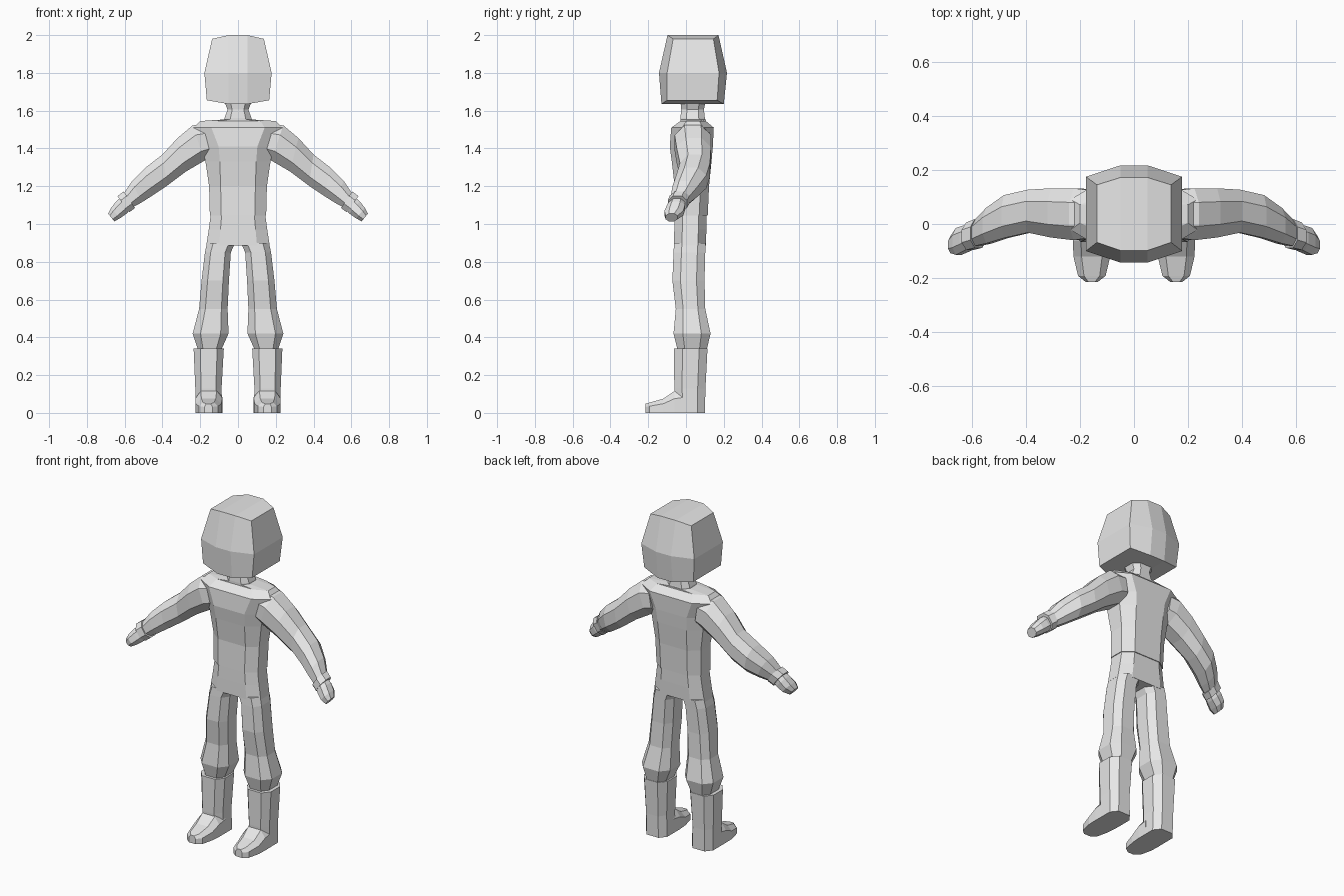
import bpy, bmesh

cube = bpy.data.objects.get("Cube")
if cube:
    bpy.data.objects.remove(cube, do_unlink=True)

grey = bpy.data.materials.new("plain_grey")
grey.use_nodes = True
grey.diffuse_color = (0.8, 0.8, 0.8, 1)
grey.node_tree.nodes["Principled BSDF"].inputs["Base Color"].default_value = (0.8, 0.8, 0.8, 1)


def loft(name, rings, side=1, caps=None):
    """Skin a list of equal-length point rings; side=-1 mirrors across x."""
    bm = bmesh.new()
    rows = [[bm.verts.new((x * side, y, z)) for x, y, z in r] for r in rings]
    n = len(rows[0])
    for a, b in zip(rows, rows[1:]):
        for i in range(n):
            j = (i + 1) % n
            bm.faces.new((a[i], a[j], b[j], b[i]))
    for row in (rows[0], rows[-1]):
        for cap in caps or [range(n)]:
            bm.faces.new([row[i] for i in cap])
    bmesh.ops.recalc_face_normals(bm, faces=bm.faces)
    mesh = bpy.data.meshes.new(name)
    bm.to_mesh(mesh)
    bm.free()
    mesh.materials.append(grey)
    obj = bpy.data.objects.new(name, mesh)
    bpy.context.collection.objects.link(obj)
    return obj


def octagon(cu, cv):
    """Chamfered unit square, u and v in 0..1."""
    return [(cu, 0), (1 - cu, 0), (1, cv), (1, 1 - cv),
            (1 - cu, 1), (cu, 1), (0, 1 - cv), (0, cv)]


def level(z, x0, x1, y0, y1, cu=0.22, cv=0.25):
    """Horizontal eight-sided ring."""
    return [(x0 + u * (x1 - x0), y0 + v * (y1 - y0), z) for u, v in octagon(cu, cv)]


def limb(top, bottom, y0, y1, cu=0.27, cv=0.27):
    """Tilted eight-sided ring between a top and a bottom (x, z) point."""
    return [(bottom[0] + u * (top[0] - bottom[0]), y0 + v * (y1 - y0),
             bottom[1] + u * (top[1] - bottom[1])) for u, v in octagon(cu, cv)]


# Head: rounded block, slightly bulged at the middle
def head_ring(w, z_corner, z_mid, front_corner, front_mid, back_corner, back_mid):
    m = 0.05
    return [(-w, front_corner, z_corner), (-m, front_mid, z_mid), (m, front_mid, z_mid),
            (w, front_corner, z_corner), (w, back_corner, z_corner), (m, back_mid, z_mid),
            (-m, back_mid, z_mid), (-w, back_corner, z_corner)]


loft("head", [
    head_ring(0.165, 1.655, 1.635, -0.10, -0.13, 0.165, 0.20),
    head_ring(0.178, 1.80, 1.80, -0.10, -0.143, 0.175, 0.217),
    head_ring(0.137, 1.98, 2.0, -0.068, -0.098, 0.145, 0.172),
], caps=[(0, 1, 6, 7), (1, 2, 5, 6), (2, 3, 4, 5)])

# Neck
loft("neck", [level(z, -w, w, y0, y1) for z, w, y0, y1 in [
    (1.535, 0.078, -0.03, 0.105), (1.56, 0.072, -0.03, 0.10),
    (1.605, 0.055, -0.025, 0.095), (1.655, 0.075, -0.03, 0.105)]])

# Torso with sloped shoulder yoke
loft("torso", [level(z, -w, w, y0, y1, cu, cv) for z, w, y0, y1, cu, cv in [
    (1.045, 0.149, -0.066, 0.115, 0.2, 0.25),
    (1.20, 0.153, -0.06, 0.122, 0.2, 0.25),
    (1.33, 0.172, -0.075, 0.135, 0.22, 0.25),
    (1.41, 0.19, -0.086, 0.142, 0.23, 0.25),
    (1.51, 0.235, -0.078, 0.147, 0.2, 0.25),
    (1.545, 0.20, -0.03, 0.105, 0.2, 0.25),
    (1.553, 0.08, -0.03, 0.105, 0.2, 0.25)]])

# Pelvis
loft("pelvis", [level(z, -w, w, y0, y1, 0.2, 0.25) for z, w, y0, y1 in [
    (0.885, 0.168, -0.064, 0.105), (0.97, 0.155, -0.062, 0.108), (1.05, 0.144, -0.06, 0.11)]])

for side, tag in ((1, "left"), (-1, "right")):
    # Sleeve, from inside the shoulder down to the wrist
    loft(tag + "_arm", [limb(*r) for r in [
        ((0.17, 1.53), (0.14, 1.35), -0.05, 0.125),
        ((0.24, 1.522), (0.178, 1.335), -0.06, 0.132),
        ((0.32, 1.455), (0.275, 1.278), -0.05, 0.132),
        ((0.40, 1.368), (0.375, 1.203), -0.032, 0.127),
        ((0.49, 1.298), (0.457, 1.148), -0.052, 0.107),
        ((0.56, 1.228), (0.512, 1.113), -0.072, 0.06),
        ((0.605, 1.16), (0.56, 1.087), -0.082, 0.012)]], side)
    # Wrist cuff
    loft(tag + "_cuff", [limb(*r) for r in [
        ((0.605, 1.172), (0.545, 1.085), -0.088, 0.018),
        ((0.638, 1.148), (0.575, 1.062), -0.096, 0.006)]], side)
    # Mitten hand
    loft(tag + "_hand", [limb(*r) for r in [
        ((0.615, 1.145), (0.568, 1.08), -0.085, -0.005),
        ((0.645, 1.12), (0.59, 1.055), -0.10, -0.005),
        ((0.672, 1.085), (0.625, 1.03), -0.114, -0.015),
        ((0.688, 1.055), (0.655, 1.014), -0.108, -0.045)]], side)
    # Trouser leg, baggy at the knee
    loft(tag + "_leg", [level(*r) for r in [
        (0.90, 0.015, 0.164, -0.063, 0.104),
        (0.85, 0.038, 0.175, -0.066, 0.102),
        (0.70, 0.048, 0.193, -0.072, 0.098),
        (0.55, 0.055, 0.206, -0.054, 0.102),
        (0.42, 0.05, 0.24, -0.066, 0.13),
        (0.335, 0.088, 0.212, -0.045, 0.11)]], side)
    # Boot shaft
    loft(tag + "_boot", [level(*r) for r in [
        (0.0, 0.083, 0.225, -0.055, 0.10),
        (0.13, 0.087, 0.226, -0.062, 0.103),
        (0.342, 0.075, 0.235, -0.063, 0.114)]], side)

    # Boot toe: sections running forward, tapering to the tip
    def toe(y, x0, x1, top, c):
        return [(x0, y, 0), (x1, y, 0), (x1, y, top * 0.65),
                (x1 - c, y, top), (x0 + c, y, top), (x0, y, top * 0.65)]

    loft(tag + "_boot_toe", [toe(*r) for r in [
        (0.0, 0.083, 0.225, 0.13, 0.03),
        (-0.062, 0.083, 0.226, 0.115, 0.03),
        (-0.12, 0.088, 0.224, 0.075, 0.03),
        (-0.192, 0.105, 0.207, 0.055, 0.022),
        (-0.215, 0.135, 0.178, 0.048, 0.01)]], side)
